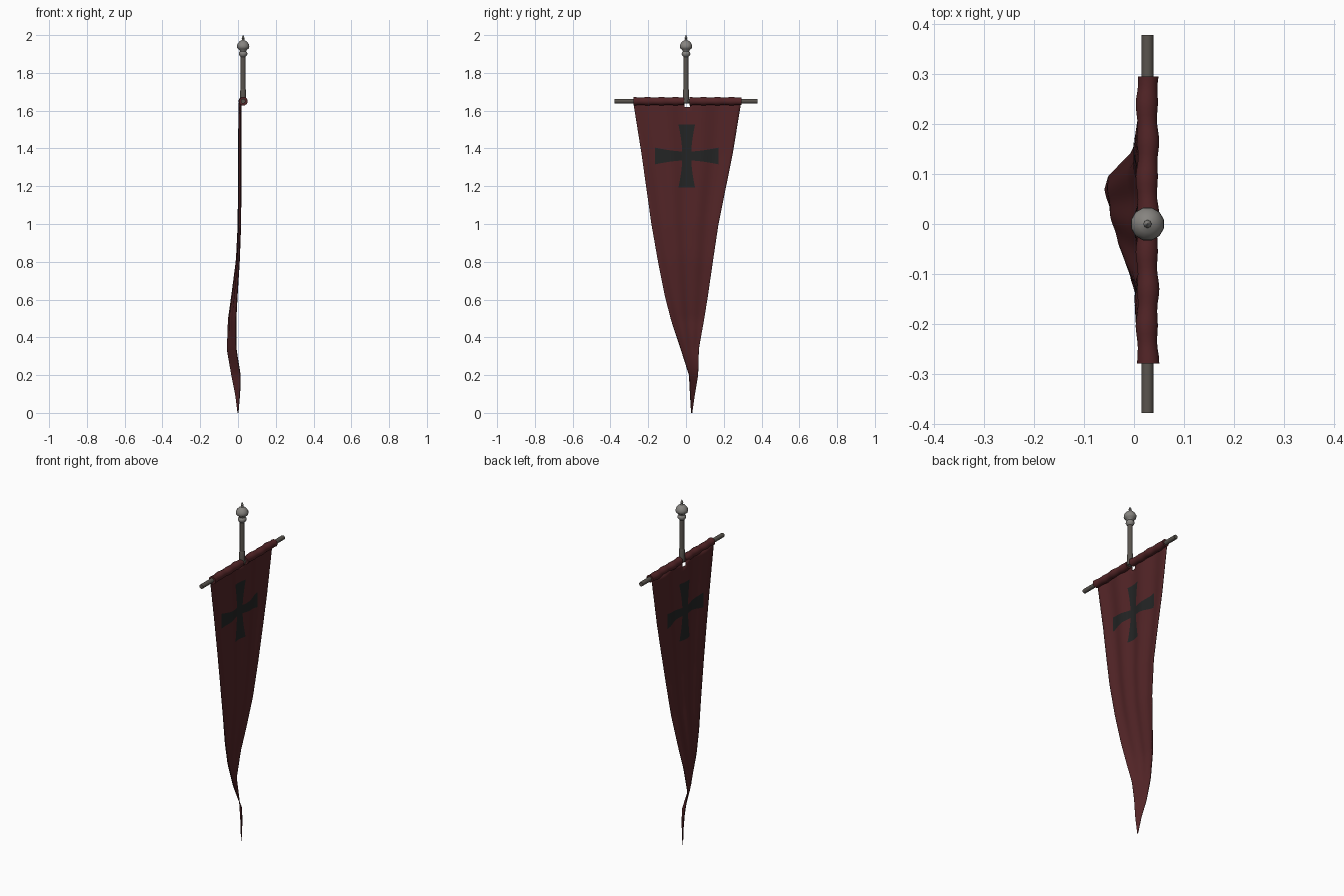
import bpy, bmesh, math
from mathutils import Vector

if "Cube" in bpy.data.objects:
    bpy.data.objects.remove(bpy.data.objects["Cube"])

PX, BAR_Z, MID = 0.027, 1.65, 0.004


def material(name, rgb):
    m = bpy.data.materials.new(name)
    m.diffuse_color = (*rgb, 1)
    m.use_nodes = True
    m.node_tree.nodes["Principled BSDF"].inputs["Base Color"].default_value = m.diffuse_color
    return m


RED = material("dark red cloth", (0.085, 0.018, 0.020))
BLACK = material("charcoal cloth", (0.017, 0.018, 0.018))
WOOD = material("grey brown pole", (0.10, 0.088, 0.076))
METAL = material("grey metal", (0.24, 0.23, 0.215))


def finish(bm, name, mat, smooth=True):
    bmesh.ops.remove_doubles(bm, verts=bm.verts, dist=1e-5)
    bmesh.ops.recalc_face_normals(bm, faces=bm.faces)
    me = bpy.data.meshes.new(name)
    bm.to_mesh(me)
    bm.free()
    me.materials.append(mat)
    ob = bpy.data.objects.new(name, me)
    bpy.context.collection.objects.link(ob)
    if smooth:
        bpy.ops.object.select_all(action='DESELECT')
        ob.select_set(True)
        bpy.context.view_layer.objects.active = ob
        bpy.ops.object.shade_smooth_by_angle(angle=math.radians(40))
    return ob


def tube(name, mat, rings, n, along_y=False):
    """Skin capped circles; rings are (position on axis, radius, x shift)."""
    bm = bmesh.new()
    loops = []
    for t, r, dx in rings:
        loop = []
        for i in range(n):
            a = 2 * math.pi * (i + 0.5) / n
            c, s = r * math.cos(a), r * math.sin(a)
            p = (PX + dx + c, t, BAR_Z + s) if along_y else (PX + c, s, t)
            loop.append(bm.verts.new(p))
        loops.append(loop)
    for a, b in zip(loops, loops[1:]):
        for i in range(n):
            j = (i + 1) % n
            bm.faces.new((a[i], a[j], b[j], b[i]))
    bm.faces.new(loops[0])
    bm.faces.new(loops[-1])
    return finish(bm, name, mat)


# Banner outline: z, left y, left x, right y, right x
EDGES = [(1.645, -0.279, 0.012, 0.292, 0.012), (1.37, -0.235, 0.010, 0.247, 0.008),
         (1.00, -0.183, 0.010, 0.172, 0.004), (0.80, -0.148, 0.004, 0.142, -0.008),
         (0.62, -0.112, -0.006, 0.116, -0.032), (0.49, -0.078, -0.012, 0.095, -0.051),
         (0.34, -0.028, -0.010, 0.068, -0.058), (0.20, 0.017, 0.013, 0.063, -0.034),
         (0.10, 0.022, 0.010, 0.046, -0.014), (0.0, 0.028, 0.001, 0.032, -0.001)]


def row(z):
    for a, b in zip(EDGES, EDGES[1:]):
        if z >= b[0] - 1e-6:
            t = (a[0] - z) / (a[0] - b[0])
            return [p + (q - p) * t for p, q in zip(a[1:], b[1:])]
    return EDGES[-1][1:]


def cloth_point(u, z):
    yl, xl, yr, xr = row(z)
    k = max(0.0, min(1.0, (z - 0.3) / 0.9))
    fold = 0.006 * k * math.sin(u * 6 * math.pi + 0.6 + z)
    belly = -0.012 * math.sin(math.pi * u) * max(0, 1 - abs(z - 0.5) / 0.35)
    return Vector((xl + (xr - xl) * u + fold + belly, yl + (yr - yl) * u, z))


# Cloth, with a small notch beneath the pole
NU, NV = 38, 66
bm = bmesh.new()
g = [[bm.verts.new(cloth_point(i / NU, 1.645 * (1 - j / NV))) for i in range(NU + 1)]
     for j in range(NV + 1)]
for j in range(NV):
    for i in range(NU):
        if j == 0 and i in (NU // 2 - 1, NU // 2):
            continue
        bm.faces.new((g[j][i], g[j][i + 1], g[j + 1][i + 1], g[j + 1][i]))
cloth = finish(bm, "banner_cloth", RED)
sol = cloth.modifiers.new("thickness", 'SOLIDIFY')
sol.thickness, sol.offset = 0.004, 0

# Flared cross, laid on both faces of the cloth
CZ, REACH, CORE = 1.36, 0.167, 0.024


def cross_side(name, dx):
    bm = bmesh.new()

    def patch(rows):
        vs = []
        for line in rows:
            out = []
            for y, z in line:
                yl, _, yr, _ = row(z)
                p = cloth_point((y - yl) / (yr - yl), z)
                out.append(bm.verts.new((p.x + dx, y, z)))
            vs.append(out)
        for a, b in zip(vs, vs[1:]):
            for i in range(len(a) - 1):
                bm.faces.new((a[i], a[i + 1], b[i + 1], b[i]))

    n, m = 10, 6
    span = [2 * i / m - 1 for i in range(m + 1)]
    patch([[(MID + CORE * s, CZ + CORE * t) for s in span] for t in span])
    for q in range(4):
        c, s = [(1, 0), (0, 1), (-1, 0), (0, -1)][q]
        rows = []
        for k in range(n + 1):
            t = k / n
            d = CORE + (REACH - CORE) * t
            w = CORE + 0.020 * t ** 1.5
            rows.append([(MID + c * d - s * w * e, CZ + s * d + c * w * e) for e in span])
        patch(rows)
    finish(bm, name, BLACK)


cross_side("cross_right", 0.0032)
cross_side("cross_left", -0.0032)

# Rolled sleeves over the crossbar, slightly uneven
for name, y0, y1 in (("sleeve_near", -0.279, -0.011), ("sleeve_far", 0.019, 0.295)):
    rings = []
    for k in range(19):
        y = y0 + (y1 - y0) * k / 18
        rings.append((y, 0.0215 + 0.0015 * math.sin(y * 85), 0.0015 * math.sin(y * 43 + 1)))
    tube(name, RED, rings, 12, True)

# Crossbar, pole and its socket
tube("crossbar", WOOD, [(-0.378, 0.0125, 0), (0.378, 0.0125, 0)], 10, True)
tube("pole", WOOD, [(1.64, 0.0135, 0), (1.90, 0.0135, 0)], 10)
tube("pole_socket", WOOD, [(1.642, 0.0165, 0), (1.705, 0.0165, 0), (1.715, 0.0135, 0)], 10)

# Domed finial with collar and spike
profile = [(1.885, 0.014), (1.890, 0.019), (1.900, 0.024), (1.909, 0.022), (1.914, 0.017),
           (1.921, 0.019), (1.929, 0.031), (1.938, 0.034), (1.948, 0.033), (1.959, 0.027),
           (1.968, 0.018), (1.973, 0.008), (1.980, 0.006), (1.984, 0.008), (1.989, 0.006),
           (2.0, 0.0012)]
tube("finial", METAL, [(z, r, 0) for z, r in profile], 12)
